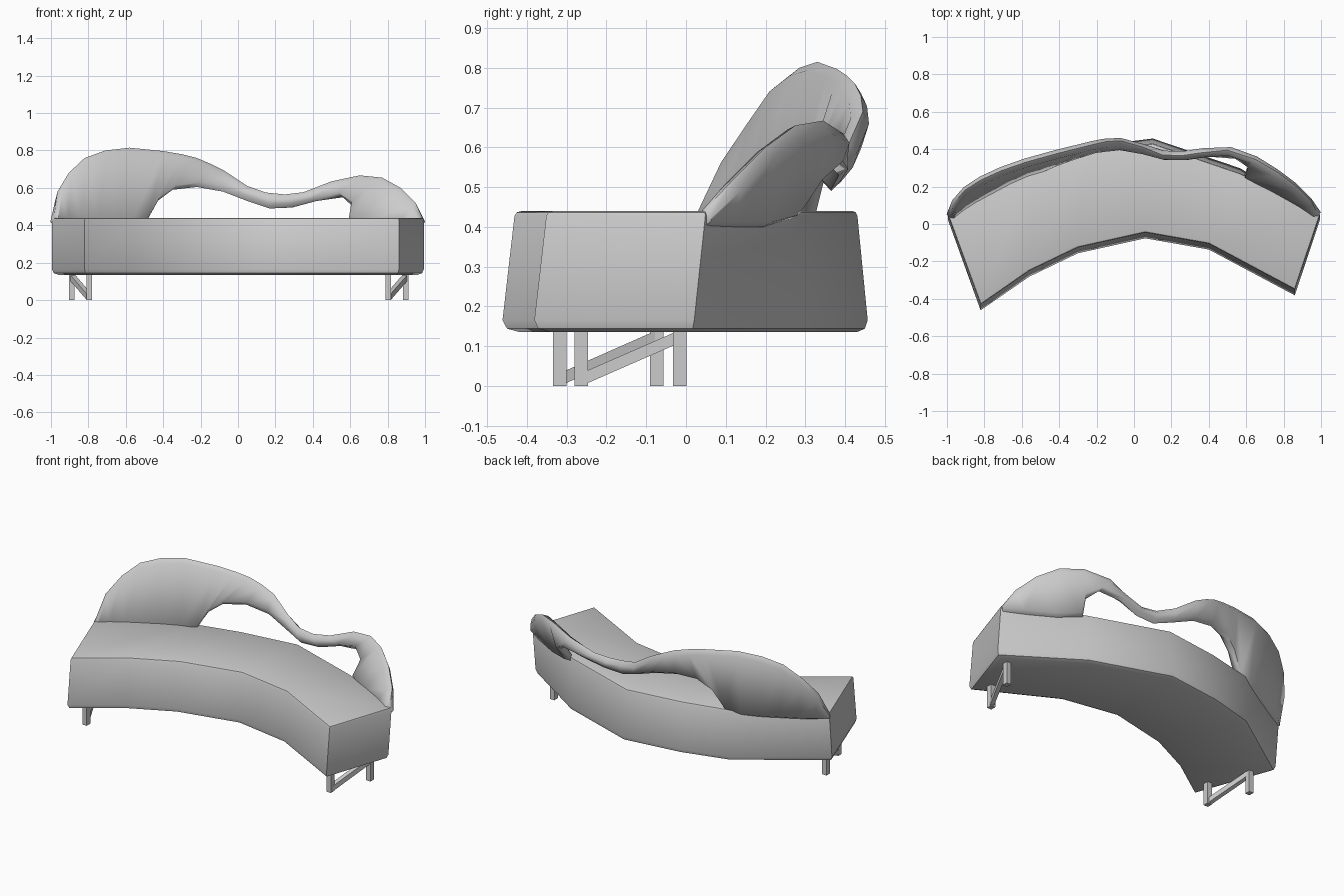
import bpy, bmesh
from mathutils import Vector

if "Cube" in bpy.data.objects:
    bpy.data.objects.remove(bpy.data.objects["Cube"])

grey = bpy.data.materials.new("soft grey")
grey.diffuse_color = (0.6, 0.6, 0.6, 1)
grey.use_nodes = True
grey.node_tree.nodes["Principled BSDF"].inputs["Base Color"].default_value = grey.diffuse_color


def finish(bm, name, angle=0.7):
    bmesh.ops.recalc_face_normals(bm, faces=bm.faces)
    me = bpy.data.meshes.new(name)
    bm.to_mesh(me)
    bm.free()
    me.materials.append(grey)
    ob = bpy.data.objects.new(name, me)
    bpy.context.collection.objects.link(ob)
    bpy.ops.object.select_all(action='DESELECT')
    bpy.context.view_layer.objects.active = ob
    ob.select_set(True)
    bpy.ops.object.shade_smooth_by_angle(angle=angle)
    return ob


def loft(sections):
    """Skin a row of equal closed sections and cap both ends."""
    bm = bmesh.new()
    rings = [[bm.verts.new(p) for p in s] for s in sections]
    n = len(rings[0])
    for a, b in zip(rings, rings[1:]):
        for i in range(n):
            j = (i + 1) % n
            bm.faces.new((a[i], a[j], b[j], b[i]))
    bm.faces.new(rings[0])
    bm.faces.new(rings[-1])
    return bm


# Curved seat block: front x, y, back x, y, back lean at the top
columns = [
    (-.82, -.465, -.995, .02, .03), (-.56, -.285, -.53, .34, -.02),
    (-.30, -.16, -.25, .415, -.03), (.06, -.08, .10, .46, -.03),
    (.40, -.14, .57, .30, -.03), (.86, -.385, .995, .02, .03),
]
Z0, Z1 = .135, .44
bm = loft([[(fx, fy, Z0), (fx, fy + .035, Z1), (bx, by + lean, Z1), (bx, by, Z0)]
           for fx, fy, bx, by, lean in columns])
bmesh.ops.recalc_face_normals(bm, faces=bm.faces)
# rounded rims, wide below and narrow above
for z, width in ((Z0, .03), (Z1, .012)):
    rim = [e for e in bm.edges
           if all(abs(v.co.z - z) < .001 for v in e.verts)
           and e.calc_face_angle(0) > .8]
    bmesh.ops.bevel(bm, geom=rim, offset=width, segments=2, profile=.5, affect='EDGES')
finish(bm, "seat")

# Flowing backrest: upper edge xyz, lower edge xyz
stations = [
    (-.985, .035, .44, -.98, .04, .40), (-.965, .11, .58, -.92, .085, .40),
    (-.905, .18, .68, -.85, .13, .40), (-.82, .235, .76, -.76, .18, .40),
    (-.71, .285, .80, -.66, .235, .40), (-.58, .33, .815, -.57, .275, .40),
    (-.40, .38, .797, -.49, .30, .42), (-.30, .405, .78, -.43, .325, .53),
    (-.22, .425, .76, -.35, .355, .59), (-.15, .44, .73, -.22, .395, .605),
    (-.07, .445, .69, -.08, .41, .58), (.05, .41, .61, .05, .39, .53),
    (.15, .37, .575, .17, .365, .49), (.25, .365, .565, .29, .365, .495),
    (.35, .38, .577, .42, .385, .53), (.50, .395, .635, .56, .365, .55),
    (.65, .345, .667, .615, .32, .50), (.77, .275, .655, .59, .265, .42),
    (.87, .20, .60, .72, .195, .40), (.95, .12, .52, .87, .11, .40),
    (.985, .045, .44, .98, .045, .40),
]
tops = [Vector(s[:3]) for s in stations]
lows = [Vector(s[3:]) for s in stations]
mids = [(t + b) / 2 for t, b in zip(tops, lows)]
sections = []
for i, (t, b) in enumerate(zip(tops, lows)):
    up = (t - b).normalized()
    along = mids[min(i + 1, len(mids) - 1)] - mids[max(i - 1, 0)]
    n = along.cross(up).normalized() * .024
    e = up * min(.025, (t - b).length * .4)
    sections.append([b, b + e + n, t - e + n, t, t - e - n, b + e - n])
finish(loft(sections), "backrest", 1.2)


# Z-shaped leg frames under each end
def bar(name, a, b, half_x, half_y, half_z=0):
    """Bar with a flat section: upright if half_z is 0, else a slanting brace."""
    a, b = Vector(a), Vector(b)
    if half_z:
        quad = [(-half_x, 0, -half_z), (half_x, 0, -half_z),
                (half_x, 0, half_z), (-half_x, 0, half_z)]
    else:
        quad = [(-half_x, -half_y, 0), (half_x, -half_y, 0),
                (half_x, half_y, 0), (-half_x, half_y, 0)]
    finish(loft([[p + Vector(q) for q in quad] for p in (a, b)]), name, .5)


for side, fx, fy, bx, by in (("left", -.795, -.317, -.888, -.073),
                             ("right", .803, -.263, .897, -.016)):
    bar(side + "_front_leg", (fx, fy, 0), (fx, fy, .15), .015, .017)
    bar(side + "_back_leg", (bx, by, 0), (bx, by, .15), .015, .017)
    bar(side + "_leg_brace", (fx, fy, .016), (bx, by, .124), .013, 0, .016)
